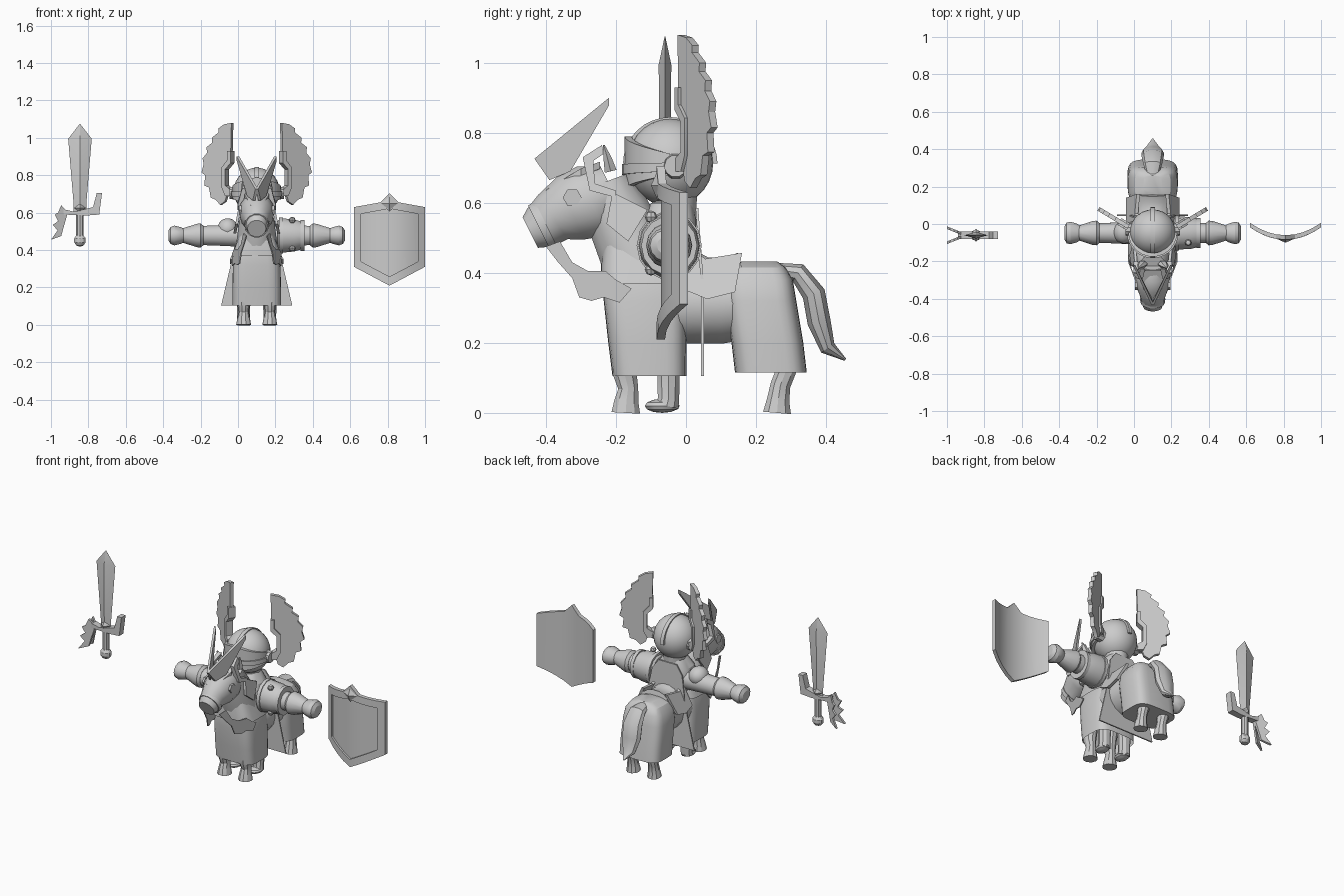
import bpy, bmesh
from math import sin, cos, pi, copysign
from mathutils import Vector

if "Cube" in bpy.data.objects:
    bpy.data.objects.remove(bpy.data.objects["Cube"])

C = 0.1  # centre line of horse and rider
grey = bpy.data.materials.new("plain_grey")
grey.use_nodes = True
grey.diffuse_color = (0.6, 0.6, 0.6, 1)
grey.node_tree.nodes["Principled BSDF"].inputs["Base Color"].default_value = (0.6, 0.6, 0.6, 1)
parts = []


def finish(name, bm):
    bmesh.ops.recalc_face_normals(bm, faces=bm.faces[:])
    me = bpy.data.meshes.new(name)
    bm.to_mesh(me)
    bm.free()
    ob = bpy.data.objects.new(name, me)
    me.materials.append(grey)
    bpy.context.scene.collection.objects.link(ob)
    parts.append(ob)
    return ob


def skin(name, rings, caps=True):
    bm = bmesh.new()
    loops = [[bm.verts.new(p) for p in r] for r in rings]
    n = len(loops[0])
    for a, b in zip(loops, loops[1:]):
        for i in range(n):
            bm.faces.new((a[i], a[(i + 1) % n], b[(i + 1) % n], b[i]))
    if caps:
        bm.faces.new(loops[0])
        bm.faces.new(loops[-1])
    return finish(name, bm)


def tube(name, path, side=(1, 0, 0), n=14):
    """Elliptical loft; path entries are (point, radius along side, other radius)."""
    u = Vector(side)
    pts = [Vector(p[0]) for p in path]
    rings = []
    for i, (p, a, b) in enumerate(path):
        t = (pts[min(i + 1, len(pts) - 1)] - pts[max(i - 1, 0)]).normalized()
        v = t.cross(u).normalized()
        rings.append([pts[i] + u * a * cos(k * 2 * pi / n) + v * b * sin(k * 2 * pi / n)
                      for k in range(n)])
    return skin(name, rings)


def drape(name, levels, caps=False, n=28, power=0.5):
    """Rounded-box loft upward; levels are (z, half width, y front, y back)."""
    rings = []
    for z, w, y0, y1 in levels:
        ring = []
        for k in range(n):
            c, s = cos(k * 2 * pi / n), sin(k * 2 * pi / n)
            ring.append((C + w * copysign(abs(c) ** power, c),
                         (y0 + y1) / 2 + (y1 - y0) / 2 * copysign(abs(s) ** power, s), z))
        rings.append(ring)
    return skin(name, rings, caps)


def plate(name, pts, f, t):
    """Flat outline thickened by t, placed by f(u, v, w)."""
    bm = bmesh.new()
    a, b = [[bm.verts.new(f(u, v, w)) for u, v in pts] for w in (-t / 2, t / 2)]
    bm.faces.new(a)
    bm.faces.new(b)
    for i in range(len(a)):
        j = (i + 1) % len(a)
        bm.faces.new((a[i], a[j], b[j], b[i]))
    return finish(name, bm)


def ball(name, loc, scale, seg=20):
    bm = bmesh.new()
    bmesh.ops.create_uvsphere(bm, u_segments=seg, v_segments=seg // 2, radius=1)
    for v in bm.verts:
        v.co = Vector(loc) + Vector(v.co[i] * scale[i] for i in range(3))
    return finish(name, bm)


# Horse body, neck and head
tube("horse_body", [((C, -.15, .3), .1, .09), ((C, -.05, .31), .12, .115),
                    ((C, .1, .31), .12, .115), ((C, .25, .32), .11, .1)])
tube("horse_neck", [((C, -.1, .34), .12, .12), ((C, -.15, .47), .105, .105),
                    ((C, -.2, .58), .09, .095), ((C, -.23, .66), .075, .07)])
tube("horse_head", [((C, -.21, .635), .075, .08), ((C, -.27, .605), .095, .11),
                    ((C, -.33, .585), .09, .1), ((C, -.38, .56), .07, .078),
                    ((C, -.415, .53), .06, .068), ((C, -.445, .515), .05, .05)])
tube("muzzle_band", [((C, -.4, .54), .068, .074), ((C, -.42, .53), .065, .071)])
drape("chest_cloth", [(.105, .13, -.21, .002), (.2, .13, -.222, .002), (.32, .127, -.235, .002),
                      (.4, .11, -.235, 0), (.47, .08, -.22, -.03)])
drape("rump_cloth", [(.115, .135, .14, .345), (.2, .135, .13, .335), (.32, .132, .11, .315),
                     (.38, .12, .11, .305), (.415, .095, .13, .285), (.433, .05, .16, .26)], True)
drape("neck_bib", [(.37, .132, -.243, 0), (.42, .115, -.243, 0), (.5, .085, -.235, -.03)])

# Saddle: arched skirt and raised cantle
for s in (-1, 1):
    plate("saddle_flap", [(0, .48), (.055, .44), (.16, .457), (.14, .345), (.06, .325), (0, .35)],
          lambda y, z, w: (C + s * (.135 - max(0, z - .36) * .6 + w), y, z), .018)
tube("saddle_seat", [((C, -.01, .41), .085, .07), ((C, .06, .395), .085, .05),
                     ((C, .12, .4), .09, .045), ((C, .16, .41), .09, .05)])

# Legs of horse and rider
for s in (-1, 1):
    x = C + s * .07
    tube("front_leg", [((x, -.165, .25), .045, .045), ((x, -.175, .11), .033, .036),
                       ((x, -.165, .07), .028, .03), ((x, -.17, .035), .034, .036),
                       ((x, -.172, 0), .04, .043)], n=10)
    tube("hind_leg", [((x, .24, .26), .045, .06), ((x, .29, .13), .034, .035),
                      ((x, .27, .08), .028, .03), ((x, .263, .035), .034, .034),
                      ((x, .26, 0), .04, .042)], n=10)
    tube("rider_leg", [((x, -.055, .3), .045, .045), ((x, -.05, .12), .036, .034),
                       ((x, -.05, .04), .034, .032), ((x, -.055, .02), .036, .036)], n=10)
    ball("rider_boot", (x, -.068, .02), (.036, .05, .02), 12)

# Tail
tube("tail", [((C, .25, .41), .03, .02), ((C, .32, .4), .05, .03), ((C, .365, .34), .06, .035),
              ((C, .38, .26), .06, .035), ((C, .405, .185), .04, .024), ((C, .455, .152), .004, .004)], n=10)

# Face armour, ears, reins and swept crest
brow = [(-.295, .73), (-.24, .765), (-.235, .74), (-.265, .72), (-.26, .655), (-.2, .635),
        (-.2, .615), (-.275, .635)]
collar = [(-.21, .63), (-.11, .58), (-.165, .49), (-.227, .54)]
rein = [(-.4, .475), (-.365, .43), (-.325, .385), (-.305, .33), (-.27, .32), (-.235, .33),
        (-.19, .315), (-.155, .355), (-.2, .38), (-.23, .405), (-.28, .405), (-.325, .43), (-.36, .49)]
eye = [(-.325 + .027 * cos(k * pi / 3), .615 + .027 * sin(k * pi / 3)) for k in range(6)]
crest = [(-.433, .726), (-.22, .9), (-.22, .878), (-.33, .69), (-.39, .665)]
for s in (-1, 1):
    plate("brow_strap", brow, lambda y, z, w: (C + s * (.09 - max(0, z - .66) * .35 + w), y, z), .025)
    plate("collar_plate", collar, lambda y, z, w: (C + s * (.105 - (z - .55) * .2 + w), y, z), .015)
    plate("rein", rein, lambda y, z, w: (C + s * (.13 + min(0, y + .2) * .38 + w), y, z), .006)
    plate("horse_eye", eye, lambda y, z, w: (C + s * (.088 + w), y, z), .012)
    plate("swept_crest", crest,
          lambda y, z, w: (C + s * (max(0, .1 * (y + .42) / .2) + w), y, z), .014)
    tube("horse_ear", [((C + s * .055, -.215, .69), .028, .02), ((C + s * .065, -.225, .73), .02, .013),
                       ((C + s * .075, -.235, .765), .003, .003)], n=6)
plate("nose_guard", [(-.04, -.245), (.04, -.245), (.065, -.3), (.03, -.4), (-.03, -.4), (-.065, -.3)],
      lambda u, y, w: (C + u, y, .715 + (y + .29) * (.72 if y < -.29 else .1) - abs(u) * .3 + w), .02)

# Rider torso and cape
drape("rider_torso", [(.38, .09, -.13, .03), (.48, .11, -.135, .03), (.55, .1, -.125, .03),
                      (.6, .06, -.1, .02)], True, power=.7)
plate("cape", [(-.19, .105), (.19, .105), (.13, .36), (.1, .53), (.06, .585), (-.06, .585),
               (-.1, .53), (-.13, .36)],
      lambda u, z, w: (C + u, .047 - max(0, z - .36) * .07 + w, z), .008)

# Arms, cuffs and fists
for s in (-1, 1):
    def arm(name, rows, n=14):
        tube(name, [((C + s * d, -.048, .478), r, r * k) for d, r, k in rows], (0, 1, 0), n)
    arm("arm", [(.04, .062, 1), (.12, .06, 1), (.22, .055, 1), (.31, .052, 1)])
    arm("cuff", [(.285, .054, 1), (.3, .066, 1), (.32, .064, 1), (.4, .038, 1)])
    arm("fist", [(.38, .034, 1), (.405, .05, .9), (.44, .06, .9), (.46, .055, .85), (.472, .035, .8)])
ball("right_shoulder_cap", (C - .155, -.045, .515), (.055, .06, .055))
arm("left_pauldron", [(.11, .07, 1.1), (.13, .088, 1.08), (.2, .086, 1.02), (.25, .074, .98)])
for d, r in ((.13, .093), (.245, .08)):
    arm("pauldron_rim", [(d - .01, r, 1.06), (d + .01, r, 1.06)])
for y, z in ((-.1, .56), (-.1, .41)):
    ball("pauldron_stud", (C + .19, y, z), (.018, .018, .018), 8)

# Helmet with ridge, visor and brim
ball("helmet", (C, -.045, .715), (.123, .123, .125), 28)
arc = [k * pi / 16 for k in range(17)]
ridge = [(-.045 - .135 * cos(a), .712 + .133 * sin(a)) for a in arc]
ridge += [(-.045 + .11 * cos(a), .712 + .11 * sin(a)) for a in arc]
plate("helmet_ridge", ridge, lambda y, z, w: (C + w, y, z), .022)


def band(name, rows, a0, a1, steps=14):
    """Curved plate round the helmet; rows are (radius, z at ends, z at front)."""
    bm = bmesh.new()
    cols = []
    for k in range(steps + 1):
        q = abs(2 * k / steps - 1)
        a = a0 + (a1 - a0) * k / steps
        cols.append([bm.verts.new((C + r * cos(a), -.045 + r * sin(a), ze * q + zf * (1 - q)))
                     for r, ze, zf in rows])
    n = len(rows)
    for p, q in zip(cols, cols[1:]):
        for i in range(n):
            bm.faces.new((p[i], p[(i + 1) % n], q[(i + 1) % n], q[i]))
    bm.faces.new(cols[0])
    bm.faces.new(cols[-1])
    return finish(name, bm)


band("visor", [(.13, .68, .64), (.13, .74, .79), (.11, .74, .79), (.11, .68, .64)], -pi, 0)
band("visor_brim", [(.138, .69, .68), (.138, .715, .71), (.115, .715, .71), (.115, .69, .68)], -pi, 0)
tube("rider_neck", [((C, -.03, .56), .06, .06), ((C, -.035, .64), .07, .07)])

# Helmet wings with a thick inner frame
feathers = [(.13, 1.08), (.17, 1.072), (.2, 1.05), (.198, 1.03), (.235, 1.0), (.232, .975),
            (.263, .95), (.26, .92), (.284, .89), (.278, .86), (.29, .815), (.27, .8), (.275, .745),
            (.25, .735), (.24, .68), (.215, .67), (.19, .642), (.165, .66), (.15, .71), (.165, .74),
            (.165, .835), (.135, .875)]
frame = [(.13, .93), (.13, .865), (.158, .832), (.158, .745), (.125, .72), (.13, .69), (.16, .69),
         (.178, .735), (.178, .842), (.148, .88), (.148, .93)]
for s in (-1, 1):
    def wing(d, z, w):
        return (C + s * (d + w * .5), -.015 + (d - .13) * .6 - w * .86, z)
    plate("helmet_wing", feathers, wing, .022)
    plate("wing_frame", frame, wing, .042)
    tube("wing_mount", [((C + s * .1, -.03, .705), .04, .04), ((C + s * .145, -.03, .705), .032, .032)],
         (0, 1, 0), 10)

# Shield: bowed panel, raised rim and a gem
S = .81


def bow(d, z, w):
    return (S + d, -.068 + .066 * (d / .19) ** 2 + w, z)


cols = [-.19, -.14, -.095, -.05, 0, .05, .095, .14, .19]


def shield_top(d):
    return .705 - abs(d) if abs(d) < .05 else .655 - (abs(d) - .05) * .18


def shield_low(d):
    return .21 + abs(d) * .53


skin("shield_panel", [[bow(d, shield_low(d), -.004), bow(d, shield_top(d), -.004),
                       bow(d, shield_top(d), .008), bow(d, shield_low(d), .008)] for d in cols])
loop = [(d, shield_top(d)) for d in cols] + [(d, shield_low(d)) for d in reversed(cols)]
inner = [(d * .8, .45 + (min(z, .665) - .45) * .8) for d, z in loop]
outer_rings = [[bow(d, z, w) for d, z in o] for o, w in
               ((loop, 0), (loop, -.016), (inner, -.016), (inner, 0))]
skin("shield_rim", outer_rings, caps=False)


def gem(name, x, y, z, rx, ry, rz):
    bm = bmesh.new()
    bmesh.ops.create_uvsphere(bm, u_segments=4, v_segments=2, radius=1)
    for v in bm.verts:
        v.co = (x + v.co.x * rx, y + v.co.y * ry, z + v.co.z * rz)
    return finish(name, bm)


gem("shield_gem", S, -.08, .65, .045, .02, .045)

# Sword: ridged blade, guard, grip and pommel
B, Y = -.845, -.06
blade = [((B, Y, .6), .033, .014), ((B, Y, .66), .035, .016), ((B, Y, .995), .063, .018),
         ((B, Y, 1.075), .001, .001)]
tube("sword_blade", blade, n=4)
flat = lambda x, z, w: (x, Y + w, z)
plate("sword_guard", [(-.94, .62), (-.875, .605), (-.775, .63), (-.755, .705), (-.727, .705), (-.742, .59),
                      (-.81, .585), (-.93, .59)], flat, .04)
claw = [(-.945, .64), (-.91, .6), (-.93, .53), (-.945, .475), (-1, .455), (-.965, .505), (-.99, .535),
        (-.962, .555), (-.98, .59), (-.962, .6)]
for s in (-1, 1):
    plate("guard_claw", claw, lambda x, z, w: (x, Y + s * (.008 - (x + .92) * .4) + w, z), .014)
gem("guard_gem", B, Y, .625, .032, .035, .04)
tube("sword_grip", [((B, Y, .6), .02, .02), ((B, Y, .47), .02, .02)], n=8)
ball("pommel", (B, Y, .452), (.034, .03, .034), 10)

# Smooth rounded parts, keep hard edges
bpy.ops.object.select_all(action='DESELECT')
for ob in parts:
    ob.select_set(True)
bpy.context.view_layer.objects.active = parts[0]
bpy.ops.object.shade_smooth_by_angle(angle=pi / 6)
